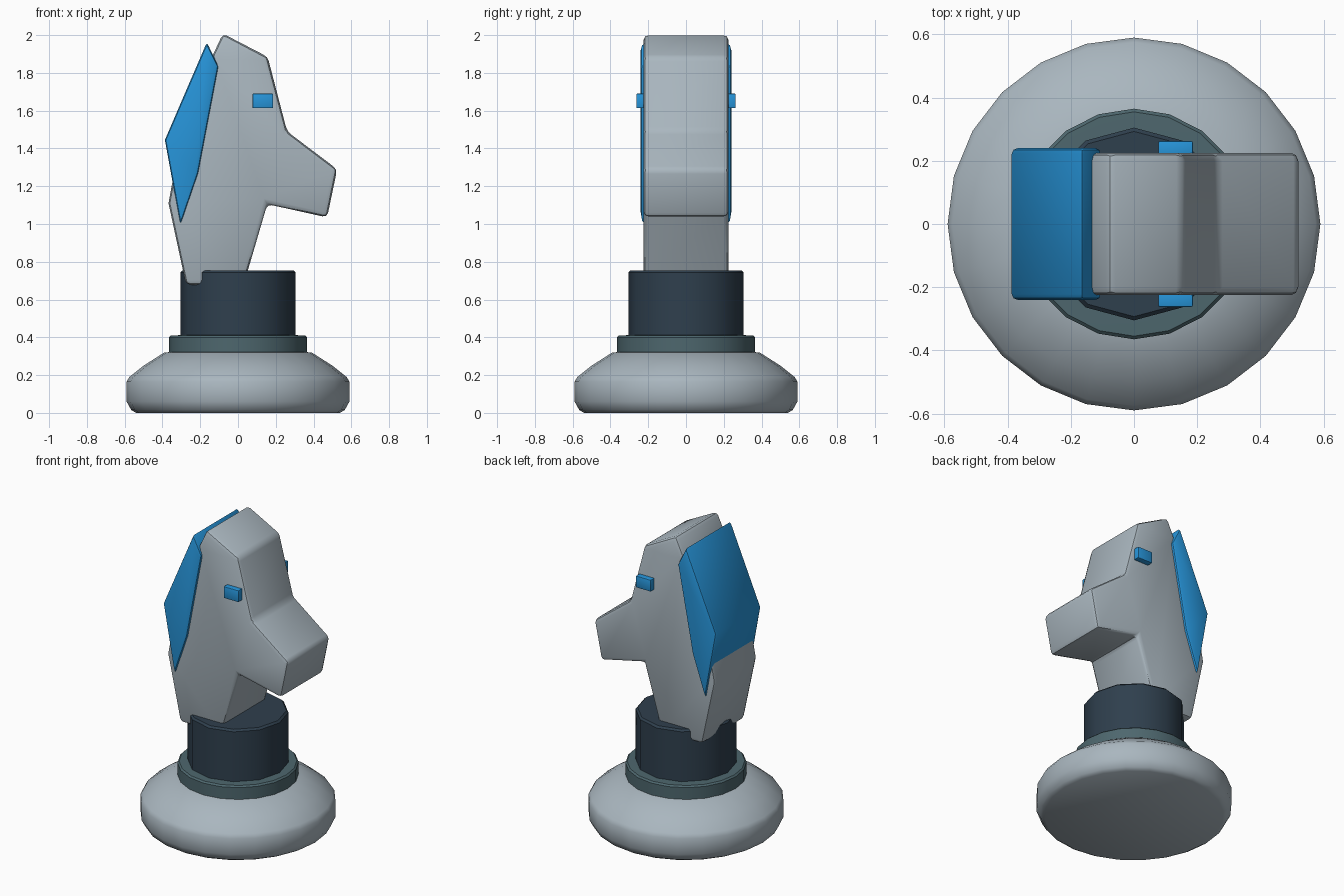
import bpy, bmesh
from math import cos, sin, tau, radians

if "Cube" in bpy.data.objects:
    bpy.data.objects.remove(bpy.data.objects["Cube"])

def material(name, rgb):
    m = bpy.data.materials.new(name)
    m.diffuse_color = (*rgb, 1)
    m.use_nodes = True
    m.node_tree.nodes["Principled BSDF"].inputs["Base Color"].default_value = m.diffuse_color
    return m

PALE = material("pale", (0.40, 0.47, 0.52))
DARK = material("dark", (0.028, 0.05, 0.075))
TEAL = material("teal", (0.075, 0.135, 0.155))
BLUE = material("blue", (0.02, 0.30, 0.70))

def finish(bm, name, mat, bevel, angle=35):
    bmesh.ops.recalc_face_normals(bm, faces=bm.faces)
    if bevel:
        edges = [e for e in bm.edges if e.calc_face_angle(0) > radians(35)]
        bmesh.ops.bevel(bm, geom=edges, offset=bevel, segments=2, profile=0.5,
                        affect='EDGES', clamp_overlap=True)
    mesh = bpy.data.meshes.new(name)
    bm.to_mesh(mesh)
    bm.free()
    ob = bpy.data.objects.new(name, mesh)
    bpy.context.collection.objects.link(ob)
    mesh.materials.append(mat)
    bpy.ops.object.select_all(action='DESELECT')
    ob.select_set(True)
    bpy.context.view_layer.objects.active = ob
    bpy.ops.object.shade_smooth_by_angle(angle=radians(angle))
    return ob

def lathe(name, profile, sides, mat):
    """Closed solid of revolution from (radius, z) points."""
    bm = bmesh.new()
    rings = [[bm.verts.new((r * sin(tau * i / sides), r * cos(tau * i / sides), z))
              for i in range(sides)] for r, z in profile]
    for a, b in zip(rings, rings[1:]):
        for i in range(sides):
            j = (i + 1) % sides
            bm.faces.new((a[i], a[j], b[j], b[i]))
    bm.faces.new(rings[0])
    bm.faces.new(rings[-1])
    return finish(bm, name, mat, 0)

def slab(name, outline, y0, y1, mat, bevel):
    """Side outline of (x, z) points extruded from y0 to y1."""
    bm = bmesh.new()
    face = bm.faces.new([bm.verts.new((x, y0, z)) for x, z in outline])
    ext = bmesh.ops.extrude_face_region(bm, geom=[face], use_keep_orig=True)
    new = [g for g in ext["geom"] if isinstance(g, bmesh.types.BMVert)]
    bmesh.ops.translate(bm, verts=new, vec=(0, y1 - y0, 0))
    return finish(bm, name, mat, bevel)

# Turned foot, collar and neck
lathe("base", [(0.54, 0), (0.565, 0.015), (0.59, 0.06), (0.59, 0.165), (0.575, 0.19),
               (0.50, 0.25), (0.39, 0.32), (0.30, 0.325)], 24, PALE)
lathe("collar", [(0.365, 0.31), (0.365, 0.40), (0.355, 0.41), (0.28, 0.412)], 20, TEAL)
lathe("neck", [(0.305, 0.39), (0.305, 0.743), (0.293, 0.755)], 12, DARK)

# Horse head
slab("head", [(-0.275, 0.678), (0.03, 0.678), (0.155, 1.105), (0.472, 1.035),
              (0.525, 1.29), (0.26, 1.49), (0.157, 1.885), (-0.08, 2.008),
              (-0.14, 1.88), (-0.30, 1.48), (-0.368, 1.11)], -0.225, 0.225, PALE, 0.025)

# Mane
slab("mane", [(-0.305, 0.993), (-0.21, 1.27), (-0.103, 1.835), (-0.165, 1.962),
              (-0.387, 1.445)], -0.24, 0.24, BLUE, 0.018)

# Eyes
for side, label in ((-1, "front"), (1, "back")):
    slab("eye_" + label, [(0.077, 1.613), (0.186, 1.613), (0.186, 1.69), (0.077, 1.69)],
         side * 0.21, side * 0.262, BLUE, 0.004)
